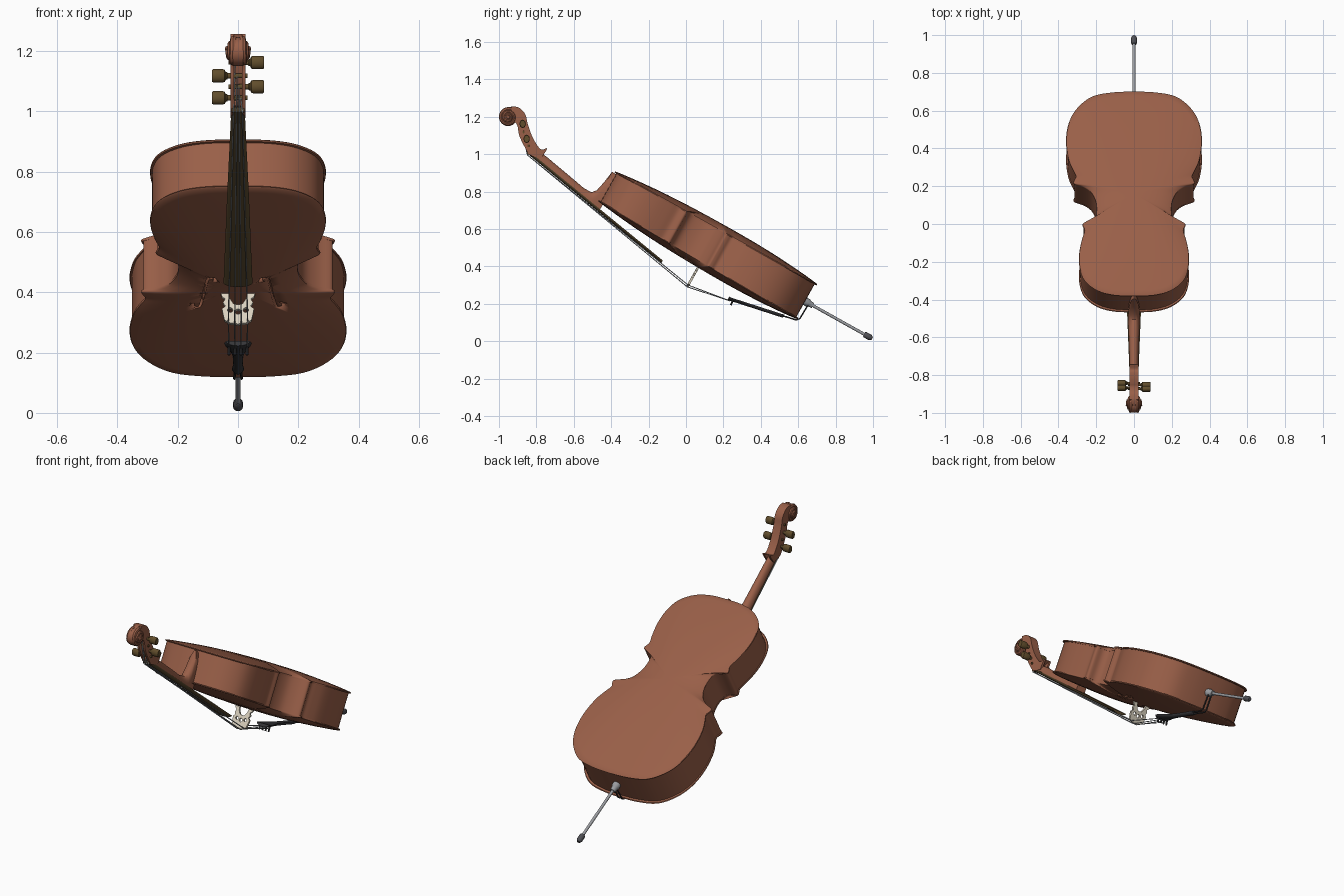
import bpy, bmesh, math
from mathutils import Vector, Matrix

cube = bpy.data.objects.get("Cube")
if cube:
    bpy.data.objects.remove(cube)

# Tilted body frame: x across, y from shoulder to tail, z from front plate to back plate
BODY = Matrix.Translation((0, -0.485, 0.72)) @ Matrix.Rotation(math.radians(-29.15), 4, 'X')
WORLD = Matrix.Identity(4)
DEPTH = 0.216
LENGTH = 1.24
MIDDLE = Vector((0, 0.6))


def material(name, red, green, blue):
    mat = bpy.data.materials.new(name)
    mat.use_nodes = True
    mat.diffuse_color = (red, green, blue, 1)
    mat.node_tree.nodes["Principled BSDF"].inputs["Base Color"].default_value = (red, green, blue, 1)
    return mat


wood = material("varnished_wood", 0.32, 0.115, 0.065)
olive = material("olive_wood", 0.12, 0.075, 0.025)
dark = material("dark_fingerboard", 0.1, 0.066, 0.027)
cream = material("pale_maple", 0.7, 0.635, 0.52)
black = material("black_tailpiece", 0.036, 0.036, 0.04)
steel = material("steel", 0.33, 0.34, 0.36)
wire = material("string_metal", 0.42, 0.45, 0.48)
rubber = material("grey_rubber", 0.08, 0.08, 0.09)


def finish(name, bm, mat, frame):
    bmesh.ops.recalc_face_normals(bm, faces=bm.faces)
    mesh = bpy.data.meshes.new(name)
    bm.to_mesh(mesh)
    bm.free()
    mesh.transform(frame)
    mesh.materials.append(mat)
    obj = bpy.data.objects.new(name, mesh)
    bpy.context.collection.objects.link(obj)
    bpy.ops.object.select_all(action='DESELECT')
    obj.select_set(True)
    bpy.context.view_layer.objects.active = obj
    bpy.ops.object.shade_smooth_by_angle(angle=math.radians(40))
    return obj


def loft(name, rings, mat, frame=BODY, caps=True):
    bm = bmesh.new()
    rows = [[bm.verts.new(p) for p in ring] for ring in rings]
    count = len(rows[0])
    for low, high in zip(rows, rows[1:]):
        for i in range(count):
            j = (i + 1) % count
            bm.faces.new((low[i], low[j], high[j], high[i]))
    if caps:
        bm.faces.new(rows[0])
        bm.faces.new(rows[-1])
    return finish(name, bm, mat, frame)


def slab(name, loops, place, near, far, mat, frame=BODY):
    bm = bmesh.new()
    for loop in loops:
        verts = [bm.verts.new(place(u, v, near)) for u, v in loop]
        for a, b in zip(verts, verts[1:] + verts[:1]):
            bm.edges.new((a, b))
    bmesh.ops.triangle_fill(bm, use_beauty=True, edges=bm.edges[:])
    new = bmesh.ops.extrude_face_region(bm, geom=bm.faces[:])["geom"]
    moved = [v for v in new if isinstance(v, bmesh.types.BMVert)]
    bmesh.ops.translate(bm, verts=moved, vec=place(0, 0, far) - place(0, 0, near))
    return finish(name, bm, mat, frame)


def smooth(points, steps=4):
    pts = [Vector(p) for p in points]
    pts = [pts[0]] + pts + [pts[-1]]
    out = []
    for a, b, c, d in zip(pts, pts[1:], pts[2:], pts[3:]):
        for k in range(steps):
            t = k / steps
            out.append(b + (c - a) * t / 2 + (a * 2 - b * 5 + c * 4 - d) * t**2 / 2
                       + (b * 3 - a - c * 3 + d) * t**3 / 2)
    return out + [pts[-1]]


def circle(cx, cy, radius, sides=12):
    return [(cx + radius * math.cos(math.tau * i / sides),
             cy + radius * math.sin(math.tau * i / sides)) for i in range(sides)]


def tube(name, path, radii, mat, frame=BODY, sides=8):
    path = [Vector(p) for p in path]
    rings = []
    for i, p in enumerate(path):
        along = (path[min(i + 1, len(path) - 1)] - path[max(i - 1, 0)]).normalized()
        up = along.cross(Vector((1, 0, 0))).normalized()
        side = up.cross(along)
        r = radii[i] if isinstance(radii, list) else radii
        rings.append([p + up * u + side * v for u, v in circle(0, 0, r, sides)])
    return loft(name, rings, mat, frame)


def turned(name, profile, y, z, mat, squash=1):
    rings = [[(x, y + u * squash, z + v) for u, v in circle(0, 0, r, 24)] for x, r in profile]
    return loft(name, rings, mat, WORLD)


# Body outline, mirrored, and a softened copy that shapes the arching
half = smooth([(0, 0), (.10, .004), (.19, .03), (.26, .09), (.288, .17), (.29, .26), (.275, .345),
               (.262, .395), (.273, .428), (.265, .442), (.228, .449), (.204, .475), (.198, .525),
               (.204, .575), (.228, .628), (.272, .662), (.318, .68), (.318, .70), (.308, .725),
               (.325, .765), (.348, .83), (.36, .94), (.345, 1.05), (.30, 1.14), (.22, 1.21),
               (.11, 1.235), (0, LENGTH)])
outline = half + [Vector((-p.x, p.y)) for p in reversed(half[1:-1])]
soft = outline
for _ in range(40):
    soft = [(soft[i - 1] + p * 2 + soft[(i + 1) % len(soft)]) / 4 for i, p in enumerate(soft)]


def body_ring(scale, height):
    blend = min(1, (1 - scale) * 3)
    ring = []
    for edge, inner in zip(outline, soft):
        p = MIDDLE + (edge.lerp(inner, blend) - MIDDLE) * scale
        taper = .032 * (1 - p.y / LENGTH) * (1 - height / DEPTH)
        ring.append((p.x, p.y, height + taper))
    return ring


def plate(name, base, outward, rise):
    rings = [body_ring(.96, base - outward * .009), body_ring(.995, base - outward * .009),
             body_ring(1, base - outward * .004), body_ring(.994, base)]
    for scale in (.95, .88, .78, .65, .5, .35, .2, .08):
        rings.append(body_ring(scale, base + outward * rise * (1 - scale**2.5)))
    return loft(name, rings, wood)


loft("ribs", [body_ring(.98, .004), body_ring(.98, DEPTH - .004)], wood, caps=False)
plate("back_plate", DEPTH, 1, .036)
front = plate("front_plate", 0, -1, .036)

# Sound holes cut through the front plate
path = smooth([(.075, .562), (.078, .543), (.092, .54), (.102, .56), (.113, .64),
               (.125, .715), (.138, .728), (.15, .72), (.152, .705)])
for side in (1, -1):
    left, right = [], []
    for i, p in enumerate(path):
        along = (path[min(i + 1, len(path) - 1)] - path[max(i - 1, 0)]).normalized()
        width = .004 + .004 * abs(2 * i / (len(path) - 1) - 1) ** 4
        left.append((side * (p.x - along.y * width), p.y + along.x * width))
        right.append((side * (p.x + along.y * width), p.y - along.x * width))
    cutter = slab("sound_hole_cutter", [left + right[::-1]],
                  lambda u, v, w: Vector((u, v, w)), -.06, .06, wood)
    cutter.hide_render = True
    cut = front.modifiers.new("sound_hole", 'BOOLEAN')
    cut.operation, cut.object = 'DIFFERENCE', cutter
    bpy.context.view_layer.objects.active = front
    bpy.ops.object.modifier_apply(modifier=cut.name)
    bpy.data.objects.remove(cutter)


# Neck, heel and fingerboard
def board_line(s):
    return -.008 - .178 * s


def d_section(s, base, wide, deep):
    return [(wide * math.cos(math.pi * i / 12), s, base + deep * math.sin(math.pi * i / 12))
            for i in range(13)]


neck = [(-.46, .021, .03), (-.36, .023, .038), (-.2, .026, .036), (-.1, .029, .034), (-.055, .031, .043),
        (-.035, .032, .07), (-.022, .032, .13), (-.012, .031, .2), (.03, .03, .205)]
loft("neck", [d_section(s, board_line(s) + .012, w, d) for s, w, d in neck], wood)
loft("fingerboard", [d_section(s, board_line(s) + .013, w, -.016)
                     for s, w in ((-.446, .022), (0, .036), (.456, .048))], dark)
turned("nut", [(-.022, .009), (.022, .009)], -.84, 1.005, dark)

# Pegbox: two cheeks and a back wall
back_edge = smooth([(-.93, 1.256), (-.89, 1.247), (-.858, 1.21), (-.846, 1.16), (-.82, 1.09),
                    (-.79, 1.04), (-.77, 1.024), (-.742, 1.03), (-.775, .978)])
front_edge = smooth([(-.81, .985), (-.84, 1.0), (-.862, 1.037), (-.892, 1.1), (-.905, 1.16), (-.95, 1.2)])


def sideways(u, v, w):
    return Vector((w, u, v))


for label, side in (("left", 1), ("right", -1)):
    slab(label + "_pegbox_cheek", [back_edge + front_edge], sideways,
         side * .013, side * .025, wood, WORLD)
wall = back_edge[:-4]
slab("pegbox_back", [wall + [p + Vector((-.022, -.01)) for p in reversed(wall)]],
     sideways, -.0135, .0135, wood, WORLD)

# Scroll: a turned core with a spiral on each side
EYE_Y, EYE_Z = -.951, 1.198
turned("scroll_core", [(-.042, .008), (-.036, .014), (-.03, .028), (-.017, .048), (.017, .048),
                       (.03, .028), (.036, .014), (.042, .008)], EYE_Y, EYE_Z, wood)
for label, side in (("left", 1), ("right", -1)):
    spiral, widths = [], []
    for i in range(61):
        t = i / 60
        angle = math.radians(60) + t * 2.25 * math.tau
        reach = .043 - .033 * t
        spiral.append((side * (.014 + .024 * t), EYE_Y + reach * math.cos(angle),
                       EYE_Z + reach * math.sin(angle)))
        widths.append(.012 - .006 * t)
    tube(label + "_scroll_spiral", spiral, widths, wood, WORLD)

# Pegs
pegs = [(-.873, 1.162, 1), (-.868, 1.118, -1), (-.852, 1.082, 1), (-.843, 1.045, -1)]
for y, z, side in pegs:
    shape = [(-.032, .007), (.034, .009), (.036, .012), (.04, .012), (.044, .02),
             (.05, .022), (.082, .022), (.087, .019)]
    turned("tuning_peg", [(side * x, r) for x, r in shape], y, z, olive, .75)

# Bridge
bridge_half = [(0, .042), (.015, .038), (.026, .02), (.03, 0), (.056, 0), (.054, .009), (.043, .02),
               (.05, .034), (.042, .046), (.053, .058), (.05, .076), (.045, .1), (.025, .111), (0, .115)]
bridge_loop = bridge_half + [(-u, v) for u, v in reversed(bridge_half[1:-1])]
slab("bridge", [bridge_loop, circle(0, .068, .01), circle(.026, .062, .009), circle(-.026, .062, .009)],
     lambda u, v, w: Vector((u, w, -.019 - v)), .632, .645, cream)

# Tailpiece with fine tuners
tail = [(.86, -.078, .04), (.875, -.077, .046), (.9, -.072, .042), (.95, -.062, .026),
        (1.0, -.052, .018), (1.1, -.032, .016), (1.15, -.022, .02), (1.165, -.018, .012)]
loft("tailpiece", [d_section(s, b + .006, w, -.018) for s, b, w in tail], black)

# Strings from pegs over nut and bridge to the tailpiece
to_body = BODY.inverted()
for i, (y, z, side) in enumerate(pegs):
    across = (i - 1.5) / 1.5
    peg_point = to_body @ Vector((across * .009, y - .006, z))
    crown = -.137 + .012 * across ** 2
    tube("string", [peg_point, (across * .015, -.452, .064), (across * .032, .638, crown),
                    (across * .03, .875, -.09)], .0025, wire, sides=6)
    tube("fine_tuner", [(across * .03, .885, -.075), (across * .03, .89, -.108)], .005, black)
for label, side in (("left", 1), ("right", -1)):
    tube(label + "_tail_cord", [(side * .01, 1.15, -.024), (side * .012, 1.235, -.006),
                                (side * .012, 1.247, .01), (side * .01, 1.25, .1)], .004, black)

# Endpin
PIN = .104
tube("endpin_collar", [(0, 1.2, PIN), (0, 1.245, PIN), (0, 1.25, PIN), (0, 1.275, PIN)],
     [.022, .022, .018, .014], steel, sides=20)
tube("endpin_rod", [(0, 1.2, PIN), (0, 1.6, PIN)], .008, steel, sides=16)
tube("endpin_tip", [(0, 1.588, PIN), (0, 1.594, PIN), (0, 1.625, PIN), (0, 1.637, PIN)],
     [.012, .016, .016, .009], rubber, sides=16)
